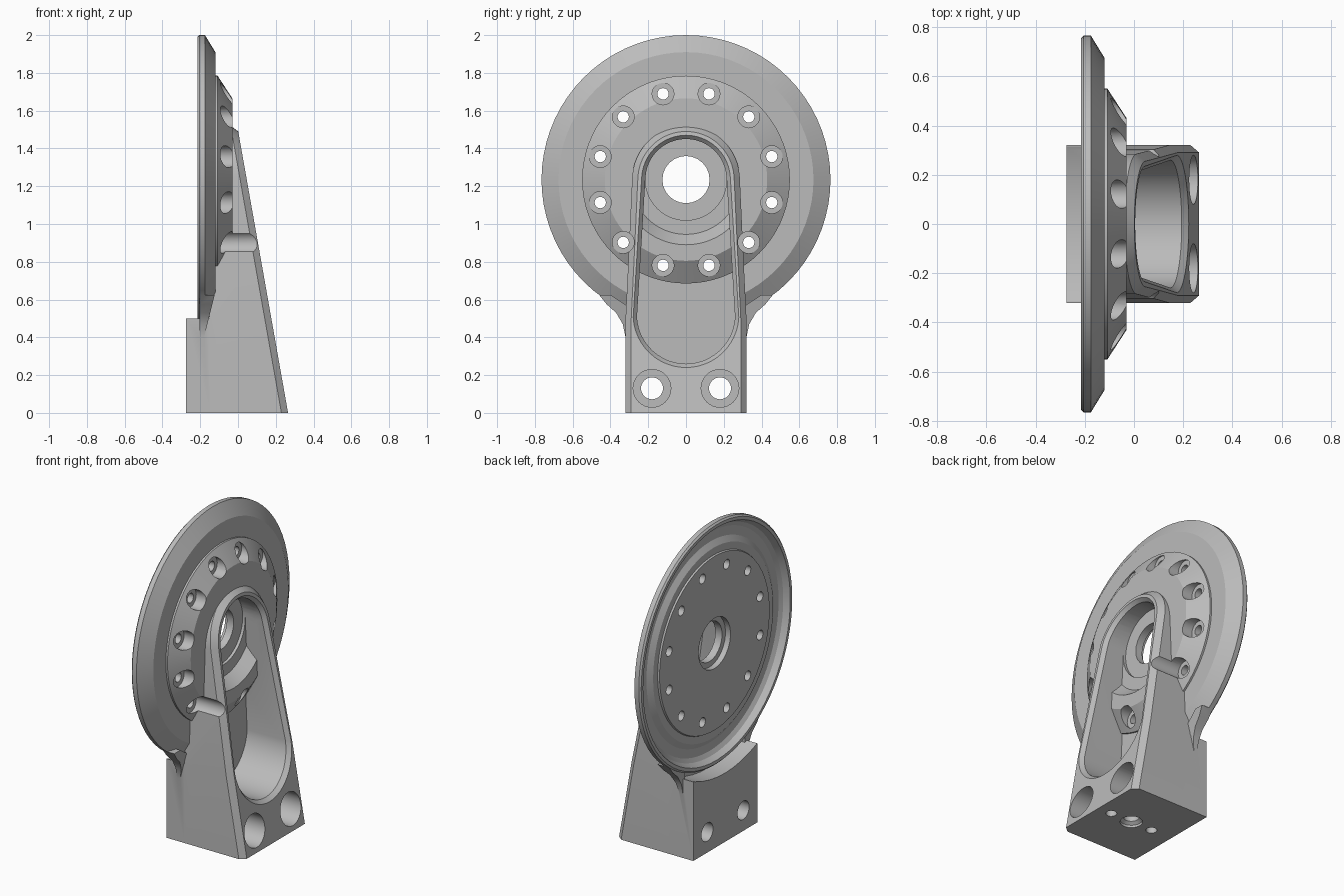
import bpy, bmesh
from math import sin, cos, pi, radians

if "Cube" in bpy.data.objects:
    bpy.data.objects.remove(bpy.data.objects["Cube"])

grey = bpy.data.materials.new("machined grey")
grey.use_nodes = True
grey.diffuse_color = (0.5, 0.5, 0.5, 1)
grey.node_tree.nodes["Principled BSDF"].inputs["Base Color"].default_value = (0.5, 0.5, 0.5, 1)

AXIS = 1.235  # height of the disc centre


def slope(z):
    """Front face of the wedge."""
    return 0.265 - 0.177 * z


def loft(name, loops):
    """Skin a list of equal-length point loops and cap both ends."""
    bm = bmesh.new()
    rings = [[bm.verts.new(p) for p in loop] for loop in loops]
    n = len(rings[0])
    for a, b in zip(rings, rings[1:]):
        for i in range(n):
            j = (i + 1) % n
            bm.faces.new((a[i], a[j], b[j], b[i]))
    bm.faces.new(rings[0])
    bm.faces.new(rings[-1])
    bmesh.ops.recalc_face_normals(bm, faces=bm.faces)
    mesh = bpy.data.meshes.new(name)
    bm.to_mesh(mesh)
    bm.free()
    mesh.materials.append(grey)
    ob = bpy.data.objects.new(name, mesh)
    bpy.context.collection.objects.link(ob)
    return ob


def turned(name, profile, y=0, z=AXIS, n=64):
    """Solid of revolution about x; profile holds (radius, x)."""
    return loft(name, [[(x, y + r * cos(2 * pi * i / n), z + r * sin(2 * pi * i / n))
                        for i in range(n)] for r, x in profile])


def combine(target, tool, operation):
    mod = target.modifiers.new("combine", 'BOOLEAN')
    mod.operation = operation
    mod.solver = 'EXACT'
    mod.object = tool
    bpy.context.view_layer.objects.active = target
    bpy.ops.object.modifier_apply(modifier=mod.name)
    bpy.data.objects.remove(tool)


def arc(r, z, start, end, n=24):
    return [(r * cos(radians(start + (end - start) * i / n)),
             z + r * sin(radians(start + (end - start) * i / n))) for i in range(n + 1)]


def outline(inset):
    """Upright bracket outline in y, z."""
    side = [(0.32 - inset, 0), (0.32 - inset, 0.5), (0.303 - inset, 0.85)]
    return side + arc(0.285 - inset, AXIS, 3, 177) + [(-y, z) for y, z in reversed(side)]


def slot(grow):
    """Tapered pocket outline in y, z."""
    return arc(0.215 + grow, AXIS, 3, 177) + arc(0.26 + grow, 0.52, 183, 357)


def at(points, x):
    return [(x(z) if callable(x) else x, y, z) for y, z in points]


def pocket():
    return loft("pocket", [at(slot(0), -0.118), at(slot(0), lambda z: slope(z) - 0.025),
                           at(slot(0.02), slope), at(slot(0.02), lambda z: slope(z) + 0.2)])


# Wedge bracket with a chamfered front edge
body = loft("disc_bracket", [at(outline(0), -0.15), at(outline(0), lambda z: slope(z) - 0.035),
                             at(outline(0.03), slope)])

# Rear foot block, hollowed to clear the disc rim
foot_shape = [(0.32, 0), (0.32, 0.5), (-0.32, 0.5), (-0.32, 0)]
foot = loft("foot", [at(foot_shape, -0.275), at(foot_shape, -0.1)])
combine(foot, turned("rim_clearance", [(0.8, -0.4), (0.8, -0.155)]), 'DIFFERENCE')
combine(body, foot, 'UNION')
combine(body, pocket(), 'DIFFERENCE')

# Turned disc: back plate, groove, rim, front cone and hub face
disc = turned("disc", [(0.55, -0.2), (0.555, -0.19), (0.6, -0.19), (0.635, -0.168), (0.69, -0.165),
                       (0.715, -0.18), (0.735, -0.215), (0.755, -0.215), (0.765, -0.205),
                       (0.765, -0.175), (0.675, -0.12), (0.55, -0.12), (0.55, -0.108),
                       (0.43, -0.03)], n=72)
combine(body, disc, 'UNION')

# Flared webs joining rim and foot
web = [(0.3, 0.4), (0.32, 0.4), (0.335, 0.47), (0.37, 0.53), (0.42, 0.575), (0.46, 0.625),
       (0.4, 0.625), (0.3, 0.56)]
for side in (1, -1):
    shape = [(side * y, z) for y, z in web]
    combine(body, loft("web", [at(shape, -0.203), at(shape, lambda z: 0.25 * z - 0.28)]), 'UNION')

# Bearing recess, kept inside the pocket
recess = turned("recess", [(0.345, 0), (0.345, -0.03), (0.29, -0.1), (0.215, -0.1), (0.215, -0.14)])
combine(recess, pocket(), 'INTERSECT')
combine(body, recess, 'DIFFERENCE')
combine(body, turned("centre_hole", [(0.16, -0.3), (0.16, -0.165), (0.125, -0.165), (0.125, 0.1)],
                     n=24), 'DIFFERENCE')

# Ring of counterbored screw holes
for k in range(12):
    a = radians(15 + 30 * k)
    hole = turned("screw_hole", [(0.03, -0.3), (0.03, -0.1), (0.058, -0.1), (0.058, 0.4)],
                  0.47 * cos(a), AXIS + 0.47 * sin(a), 20)
    combine(body, hole, 'DIFFERENCE')

# Counterbored mounting holes through the foot
for side in (1, -1):
    hole = turned("mount_hole", [(0.058, -0.4), (0.058, -0.12), (0.1, -0.12), (0.1, 0.4)],
                  side * 0.18, 0.13, 32)
    combine(body, hole, 'DIFFERENCE')

# Blind holes in the underside
for x, steps in ((0.02, [(0.065, -0.1), (0.065, 0.015), (0.045, 0.03), (0.045, 0.13)]),
                 (0.17, [(0.032, -0.1), (0.032, 0.1)]), (-0.13, [(0.032, -0.1), (0.032, 0.1)])):
    hole = loft("base_hole", [[(x + r * cos(pi * i / 12), r * sin(pi * i / 12), z)
                               for i in range(24)] for r, z in steps])
    combine(body, hole, 'DIFFERENCE')

bpy.ops.object.select_all(action='DESELECT')
body.select_set(True)
bpy.context.view_layer.objects.active = body
bpy.ops.object.shade_smooth_by_angle(angle=radians(25))
